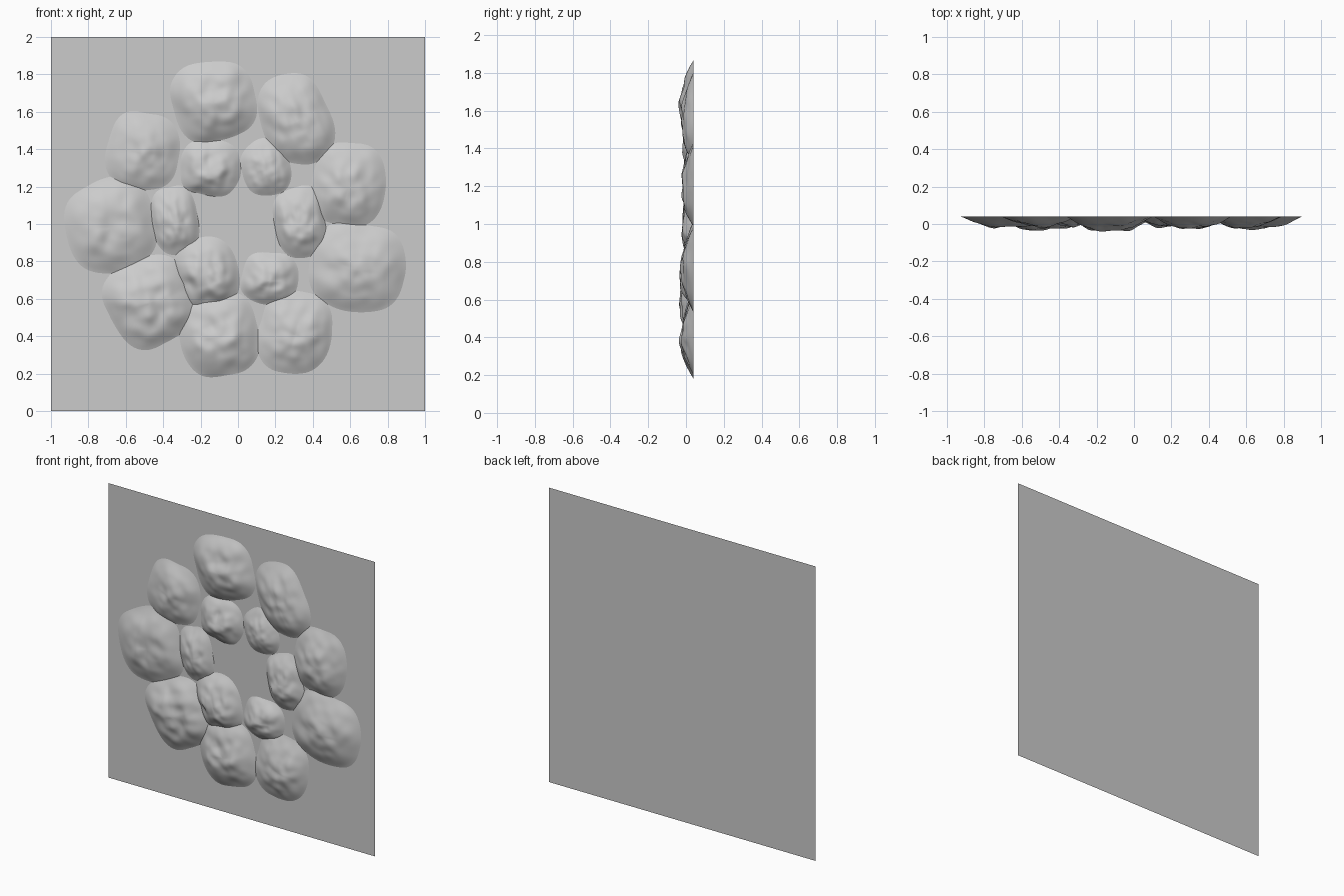
import bpy, bmesh, math
from mathutils import Vector, noise

if "Cube" in bpy.data.objects:
    bpy.data.objects.remove(bpy.data.objects["Cube"])

BACK = 0.04          # y of the flat panel
RINGS, SEGS = 24, 72

# x centre, z centre, half width, half height, tilt in degrees, relief height
OUTER = [
    (-0.13, 1.66, 0.22, 0.22, 10, 0.080), (0.31, 1.56, 0.18, 0.24, 25, 0.066),
    (0.59, 1.21, 0.20, 0.22, -8, 0.064), (0.64, 0.77, 0.25, 0.24, -12, 0.072),
    (0.31, 0.42, 0.20, 0.22, -15, 0.066), (-0.10, 0.41, 0.21, 0.22, 12, 0.078),
    (-0.47, 0.59, 0.23, 0.24, 20, 0.076), (-0.68, 0.99, 0.24, 0.25, 8, 0.063),
    (-0.51, 1.39, 0.20, 0.21, -10, 0.060),
]
INNER = [
    (-0.15, 1.30, 0.16, 0.15, 0, 0.064), (0.15, 1.30, 0.13, 0.15, 15, 0.050),
    (0.33, 1.01, 0.14, 0.19, 8, 0.060), (0.17, 0.71, 0.15, 0.14, -5, 0.062),
    (-0.17, 0.74, 0.17, 0.19, 12, 0.075), (-0.34, 1.02, 0.125, 0.18, 8, 0.058),
]


def finish(name, bm, smooth):
    mesh = bpy.data.meshes.new(name)
    bm.to_mesh(mesh)
    bm.free()
    for p in mesh.polygons:
        p.use_smooth = smooth
    bpy.context.collection.objects.link(bpy.data.objects.new(name, mesh))


def outline(angle, seed):
    # rounded-square outline with slight irregularity
    c, s = abs(math.cos(angle)), abs(math.sin(angle))
    r = (c ** 2.7 + s ** 2.7) ** (-1 / 2.7)
    wob = noise.noise(Vector((math.cos(angle) * 1.3, math.sin(angle) * 1.3, seed * 7.3)))
    return r * (1 + 0.09 * wob)


def rock(name, seed, cx, cz, rx, rz, tilt, height):
    t = math.radians(tilt)

    def point(r, a):
        k = r * outline(a, seed)
        u, v = rx * k * math.cos(a), rz * k * math.sin(a)
        x = cx + u * math.cos(t) - v * math.sin(t)
        z = cz + u * math.sin(t) + v * math.cos(t) - 0.015 * (1 - r)
        # dome broken up by broad facets and finer dents
        p = Vector((u / rx, v / rz, seed * 3.7))
        dent = 0.30 * noise.noise(p * 1.6) + 0.17 * noise.noise(p * 3.4)
        return x, z, (1 - r ** 2.3) ** 1.15 * (1 + dent)

    pts = [point(0, 0)]
    for i in range(1, RINGS + 1):
        pts += [point(i / RINGS, 2 * math.pi * j / SEGS) for j in range(SEGS)]
    scale = height / max(p[2] for p in pts)

    bm = bmesh.new()
    vs = [bm.verts.new((x, BACK - h * scale, z)) for x, z, h in pts]
    for j in range(SEGS):
        n = (j + 1) % SEGS
        bm.faces.new((vs[0], vs[1 + j], vs[1 + n]))
        for i in range(RINGS - 1):
            a, b = 1 + i * SEGS, 1 + (i + 1) * SEGS
            bm.faces.new((vs[a + j], vs[b + j], vs[b + n], vs[a + n]))
    finish(name, bm, True)


# flat backing panel
bm = bmesh.new()
bm.faces.new([bm.verts.new((x, BACK, z)) for x, z in ((-1, 0), (1, 0), (1, 2), (-1, 2))])
finish("backing_panel", bm, False)

# two rings of stones
for i, spec in enumerate(OUTER):
    rock(f"outer_stone_{i + 1}", i + 1, *spec)
for i, spec in enumerate(INNER):
    rock(f"inner_stone_{i + 1}", i + 20, *spec)
